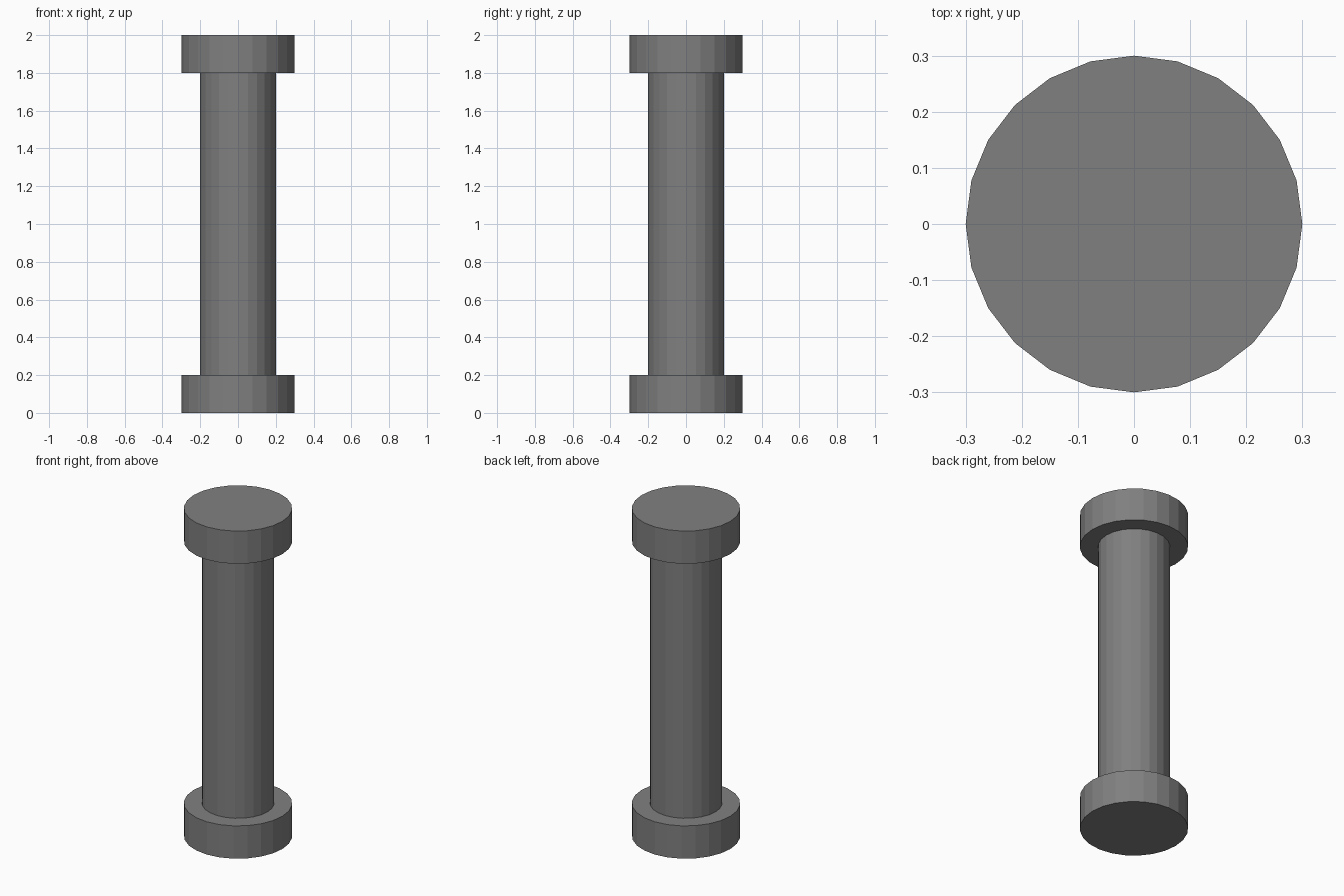
import bpy

if "Cube" in bpy.data.objects:
    bpy.data.objects.remove(bpy.data.objects["Cube"])

SIDES = 24

grey = bpy.data.materials.new("mid_grey")
grey.diffuse_color = (0.216, 0.216, 0.216, 1.0)
grey.use_nodes = True
grey.node_tree.nodes["Principled BSDF"].inputs["Base Color"].default_value = grey.diffuse_color


def disc(name, radius, bottom, top):
    """Upright flat-shaded cylinder between two heights."""
    bpy.ops.mesh.primitive_cylinder_add(
        vertices=SIDES, radius=radius, depth=top - bottom,
        location=(0, 0, (bottom + top) / 2))
    obj = bpy.context.object
    obj.name = name
    obj.data.materials.append(grey)
    return obj


# Wide base, slim shaft and matching cap
disc("column_base", 0.3, 0.0, 0.2)
disc("column_shaft", 0.2, 0.2, 1.8)
disc("column_cap", 0.3, 1.8, 2.0)
